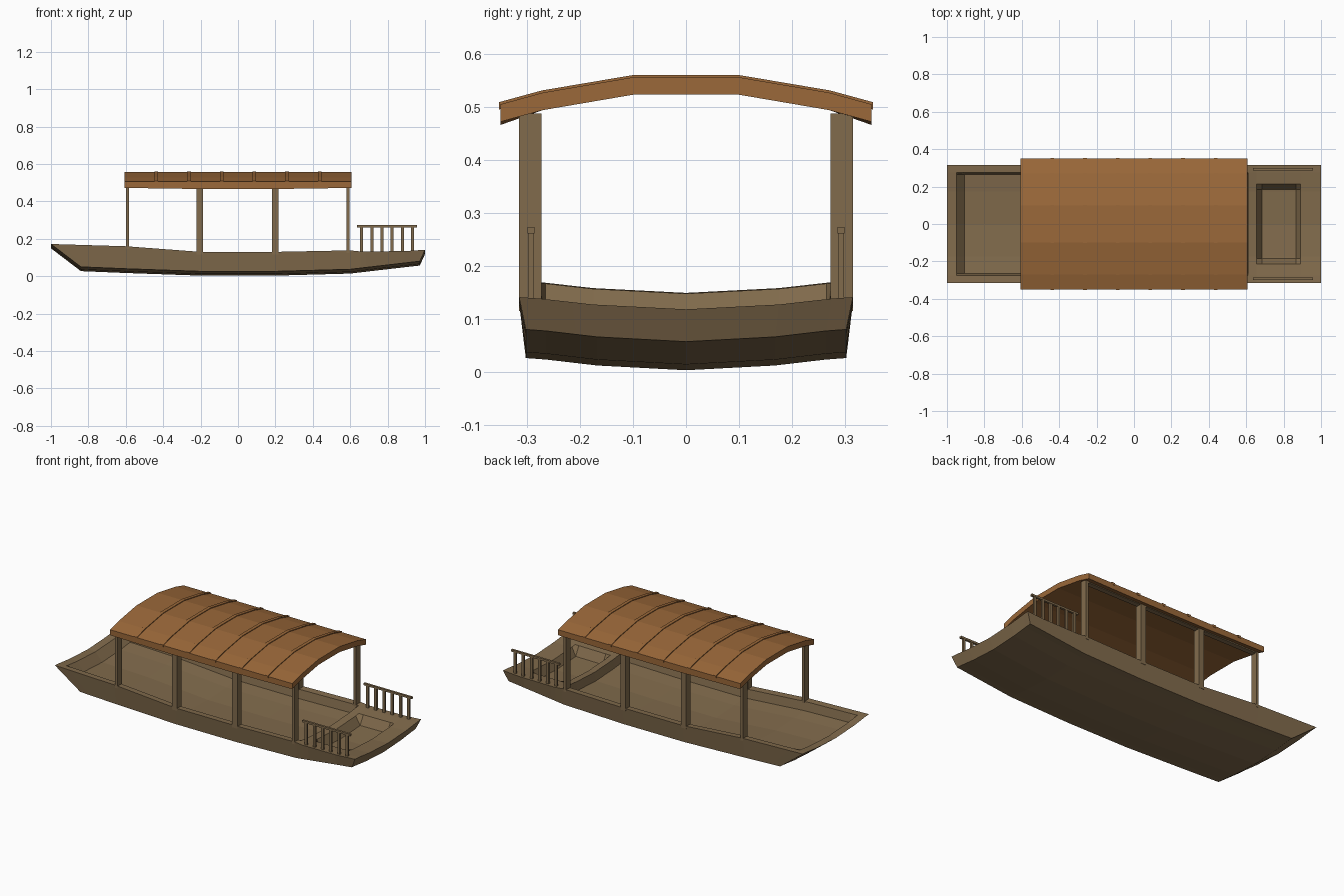
import bpy, bmesh

if "Cube" in bpy.data.objects:
    bpy.data.objects.remove(bpy.data.objects["Cube"])

def material(name, col):
    m = bpy.data.materials.new(name)
    m.diffuse_color = (*col, 1)
    m.use_nodes = True
    m.node_tree.nodes["Principled BSDF"].inputs["Base Color"].default_value = m.diffuse_color
    return m

WOOD = material("weathered wood", (0.222, 0.148, 0.073))
ROOF = material("roof wood", (0.325, 0.138, 0.041))

def finish(bm, name, mat):
    bmesh.ops.recalc_face_normals(bm, faces=bm.faces)
    me = bpy.data.meshes.new(name)
    bm.to_mesh(me)
    bm.free()
    me.materials.append(mat)
    ob = bpy.data.objects.new(name, me)
    bpy.context.collection.objects.link(ob)
    return ob

def interp(pts, x):
    if x <= pts[0][0]:
        return pts[0][1]
    for (a, p), (b, q) in zip(pts, pts[1:]):
        if x <= b:
            return p + (q - p) * (x - a) / (b - a)
    return pts[-1][1]

def box(name, x0, x1, y0, y1, z0, z1, mat=WOOD):
    bm = bmesh.new()
    bmesh.ops.create_cube(bm, size=1)
    for v in bm.verts:
        v.co = (x1 if v.co.x > 0 else x0, y1 if v.co.y > 0 else y0, z1 if v.co.z > 0 else z0)
    return finish(bm, name, mat)

# Hull: matching top and bottom grids; the top grid drops into the hold and the stern well
RIM = [(-1, .172), (-.6, .16), (-.2, .13), (.2, .13), (.6, .138), (.655, .132), (.89, .134), (1, .141)]
KEEL = [(-.84, .05), (-.6, .04), (-.2, .026), (.2, .026), (.6, .037), (.97, .08)]
SAG = [(0, .023), (.175, .014), (.3, 0)]
XS = [-1, -.95, -.905, -.6, -.2, .2, .6, .61, .655, .685, .865, .89, 1]
half = [.315, .275, .265, .215, .185, .175]
YS = [-y for y in half] + [0] + half[::-1]
LOW_X = {-1: -.84, -.95: -.81, -.905: -.78, 1: .972}

def depth(x, y):
    if -.905 <= x <= .6 and abs(y) <= .265:
        return .05
    if .685 <= x <= .865 and abs(y) <= .185:
        return .05
    return 0

bm = bmesh.new()
top, low = [], []
for x in XS:
    top.append([bm.verts.new((x, y, interp(RIM, x) - interp(SAG, abs(y)) - depth(x, y))) for y in YS])
    lx = LOW_X.get(x, x)
    low.append([bm.verts.new((lx, y * .96, interp(KEEL, lx) - interp(SAG, abs(y)))) for y in YS])
nx, ny = len(XS) - 1, len(YS) - 1
for i in range(nx):
    for g in (top, low):
        for j in range(ny):
            bm.faces.new((g[i][j], g[i + 1][j], g[i + 1][j + 1], g[i][j + 1]))
    for j in (0, ny):
        bm.faces.new((top[i][j], top[i + 1][j], low[i + 1][j], low[i][j]))
for i in (0, nx):
    for j in range(ny):
        bm.faces.new((top[i][j], top[i][j + 1], low[i][j + 1], low[i][j]))
finish(bm, "hull", WOOD)

# Roof: arched section lofted along x, eaves dipping a little amidships
ARCH = [(-.35, .505), (-.27, .527), (-.1, .556), (.1, .556), (.27, .527), (.35, .505)]

def arch(name, stations, thick, lift, widen, mat):
    bm = bmesh.new()
    rings = []
    for x, dip in stations:
        up = [(y * widen, z + lift) for y, z in ARCH]
        dn = [(y * widen, z - thick - (dip if abs(y) > .3 else 0)) for y, z in ARCH[::-1]]
        rings.append([bm.verts.new((x, y, z)) for y, z in up + dn])
    n = len(ARCH)
    for a, b in zip(rings, rings[1:]):
        for k in range(2 * n):
            m = (k + 1) % (2 * n)
            bm.faces.new((a[k], b[k], b[m], a[m]))
    for r in (rings[0], rings[-1]):
        for k in range(n - 1):
            bm.faces.new((r[k], r[k + 1], r[2 * n - 2 - k], r[2 * n - 1 - k]))
    return finish(bm, name, mat)

arch("roof", [(-.607, 0), (-.2, .006), (.2, .006), (.607, 0)], .033, 0, 1, ROOF)
for i in range(6):
    x = -.437 + i * .1748
    arch(f"roof_rib_{i + 1}", [(x - .01, 0), (x + .01, 0)], .01, .004, 1.008, ROOF)

# Posts, eave beams and stern railings on both sides
for s, side in ((-1, "front"), (1, "back")):
    def pair(name, x0, x1, ya, yb, z0, z1):
        box(f"{side}_{name}", x0, x1, min(s * ya, s * yb), max(s * ya, s * yb), z0, z1)

    for k, (x, w) in enumerate([(-.592, .008), (-.204, .017), (.199, .017), (.588, .008)]):
        pair(f"post_{k + 1}", x - w, x + w, .273, .315, interp(RIM, x) - .015, .488)
    pair("eave_beam", -.59, .59, .28, .31, .476, .488)
    pair("rail", .637, .957, .286, .299, .261, .273)
    for k in range(6):
        x = .661 + k * .0545
        pair(f"baluster_{k + 1}", x - .008, x + .008, .287, .298, .12, .265)
